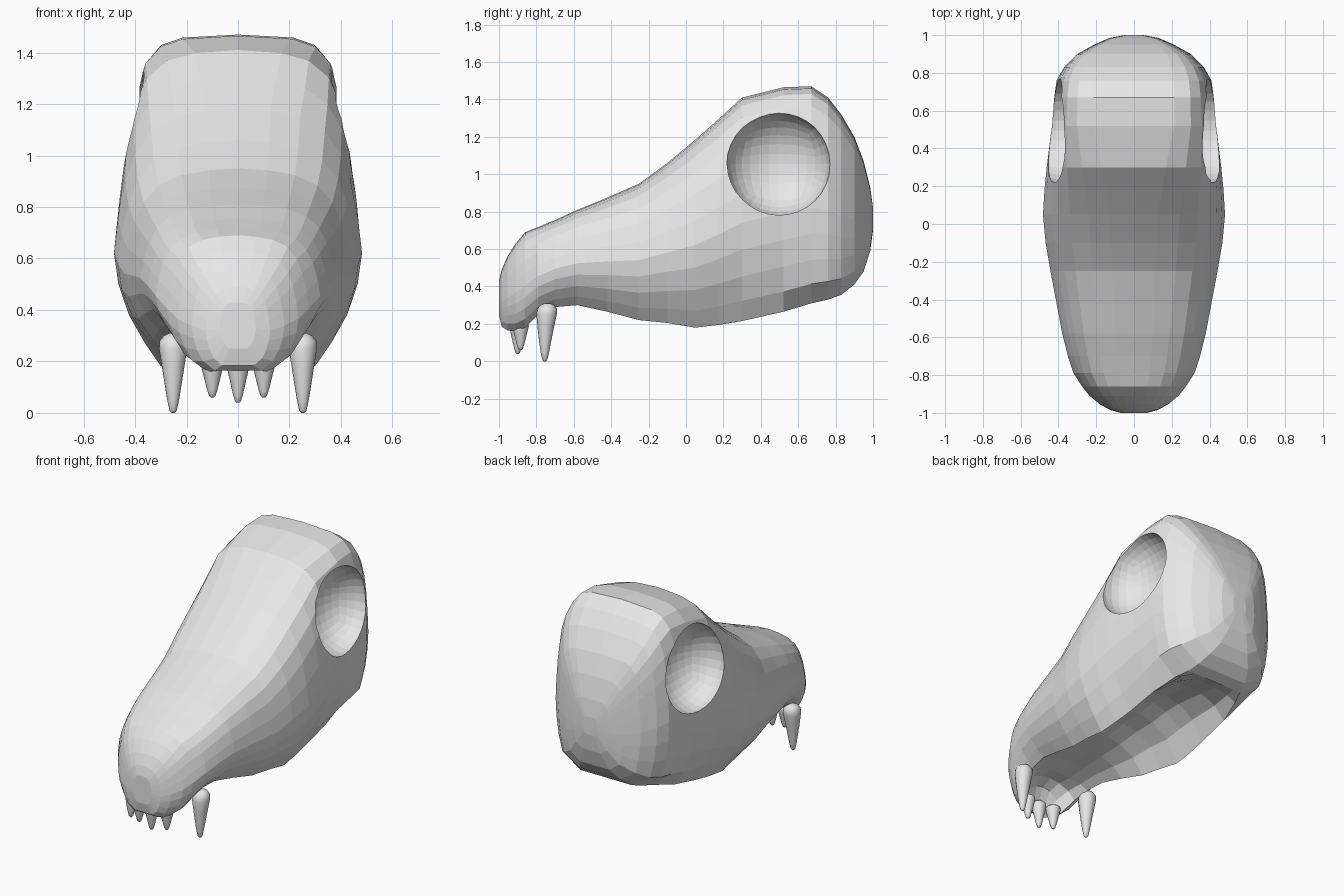
import bpy, bmesh, math
from mathutils import Vector

if "Cube" in bpy.data.objects:
    bpy.data.objects.remove(bpy.data.objects["Cube"])

bone = bpy.data.materials.new("bone grey")
bone.diffuse_color = (0.8, 0.8, 0.8, 1)
bone.use_nodes = True
bone.node_tree.nodes["Principled BSDF"].inputs["Base Color"].default_value = bone.diffuse_color


def make_object(name, bm, smooth=False):
    bmesh.ops.recalc_face_normals(bm, faces=bm.faces)
    for f in bm.faces:
        f.smooth = smooth
    me = bpy.data.meshes.new(name)
    bm.to_mesh(me)
    bm.free()
    me.materials.append(bone)
    ob = bpy.data.objects.new(name, me)
    bpy.context.collection.objects.link(ob)
    return ob


def loft(bm, rings):
    rows = [[bm.verts.new(p) for p in r] for r in rings]
    n = len(rows[0])
    for a, b in zip(rows, rows[1:]):
        for i in range(n):
            j = (i + 1) % n
            bm.faces.new((a[i], a[j], b[j], b[i]))
    bm.faces.new(rows[0])
    bm.faces.new(list(reversed(rows[-1])))


# Skull stations: y, top z, rim z, half width, depth of the hollow palate
stations = [
    (-1.0, .43, .25, .07, 0), (-.985, .49, .185, .125, 0), (-.955, .56, .165, .18, 0),
    (-.91, .63, .16, .235, .04), (-.86, .69, .18, .275, .12), (-.79, .718, .25, .32, .08),
    (-.7, .755, .29, .35, .04), (-.58, .81, .30, .38, .05), (-.42, .875, .265, .41, .10),
    (-.25, .95, .22, .442, .16), (-.1, 1.06, .205, .468, .20), (.05, 1.185, .18, .482, .23),
    (.18, 1.30, .195, .474, .23), (.3, 1.41, .215, .462, .21), (.52, 1.465, .265, .435, .13),
    (.67, 1.47, .31, .422, .05), (.76, 1.41, .33, .41, 0), (.83, 1.32, .355, .37, 0),
    (.9, 1.2, .41, .30, 0), (.95, 1.07, .48, .21, 0), (.985, .93, .59, .13, 0),
    (1.0, .82, .70, .05, 0)]
# Half cross-section: width share, height share (top to rim)
outline = [(0, 1), (.26, .99), (.5, .965), (.7, .91), (.83, .82), (.91, .71),
           (.968, .57), (1, .44), (.965, .32), (.88, .2), (.75, .09), (.62, 0)]
palate = [(.46, .62), (.22, .95), (0, 1.05)]


def clamp(t):
    return min(1, max(0, t))


def section(y, top, rim, w, d):
    # boxier braincase towards the back, narrower rim at both ends
    box = .5 * clamp((y - .05) / .5) + .1 * clamp((y - .75) / .15)
    box_low = .5 * clamp((y - .3) / .4)
    narrow = max(clamp((y - .4) / .36), clamp((-.75 - y) / .15))
    half = []
    for f, h in outline:
        f = f ** (1 - (box if h > .44 else box_low))
        half.append((w * f, rim + (top - rim) * h))
    half[-1] = (half[-1][0] * (1 - narrow) + .5 * w * narrow, rim)
    inner = half[-1][0] / .62
    half += [(inner * f, rim + d * h) for f, h in palate]
    ring = half + [(-x, z) for x, z in reversed(half[1:-1])]
    return [(x, y, z) for x, z in ring]


bm = bmesh.new()
loft(bm, [section(*s) for s in stations])
skull = make_object("skull", bm)

# Eye sockets: cut round bowls from both sides with a quad sphere
for side in (-1, 1):
    bm = bmesh.new()
    bmesh.ops.create_cube(bm, size=2)
    bmesh.ops.subdivide_edges(bm, edges=bm.edges[:], cuts=7, use_grid_fill=True)
    for v in bm.verts:
        v.co = Vector([math.tan(c * math.pi / 4) for c in v.co]).normalized() * .277
        v.co.x *= .8
        v.co += Vector((side * .41, .495, 1.055))
    cutter = make_object("eye_socket_cutter", bm)
    cutter.hide_render = True
    mod = skull.modifiers.new("socket", 'BOOLEAN')
    mod.operation = 'DIFFERENCE'
    mod.solver = 'EXACT'
    mod.object = cutter
    bpy.context.view_layer.objects.active = skull
    bpy.ops.object.modifier_apply(modifier=mod.name)
    bpy.data.objects.remove(cutter)


def tooth(name, x, y, tip, top, r, bend=0):
    # Rounded root, tapering crown and blunt tip, curving slightly
    prof = [(0, .12), (.03, .25), (.15, .4), (.35, .58), (.6, .8),
            (.8, .97), (.9, .95), (.97, .65), (1, .25)]
    bm = bmesh.new()
    rings = []
    for t, k in prof:
        rings.append([(x + r * k * math.cos(a), y + bend * t * t + r * k * math.sin(a),
                       tip + (top - tip) * t) for a in (math.tau * i / 16 for i in range(16))])
    loft(bm, rings)
    return make_object(name, bm, True)


# Fangs
for side, label in ((-1, "left"), (1, "right")):
    tooth("fang_" + label, side * .252, -.755, 0, .31, .056, .015)
# Small front teeth
for i in (-1, 0, 1):
    tooth("front_tooth_%d" % (i + 2), i * .1, -.9 + .015 * abs(i), .04 + .02 * abs(i), .22, .046)
